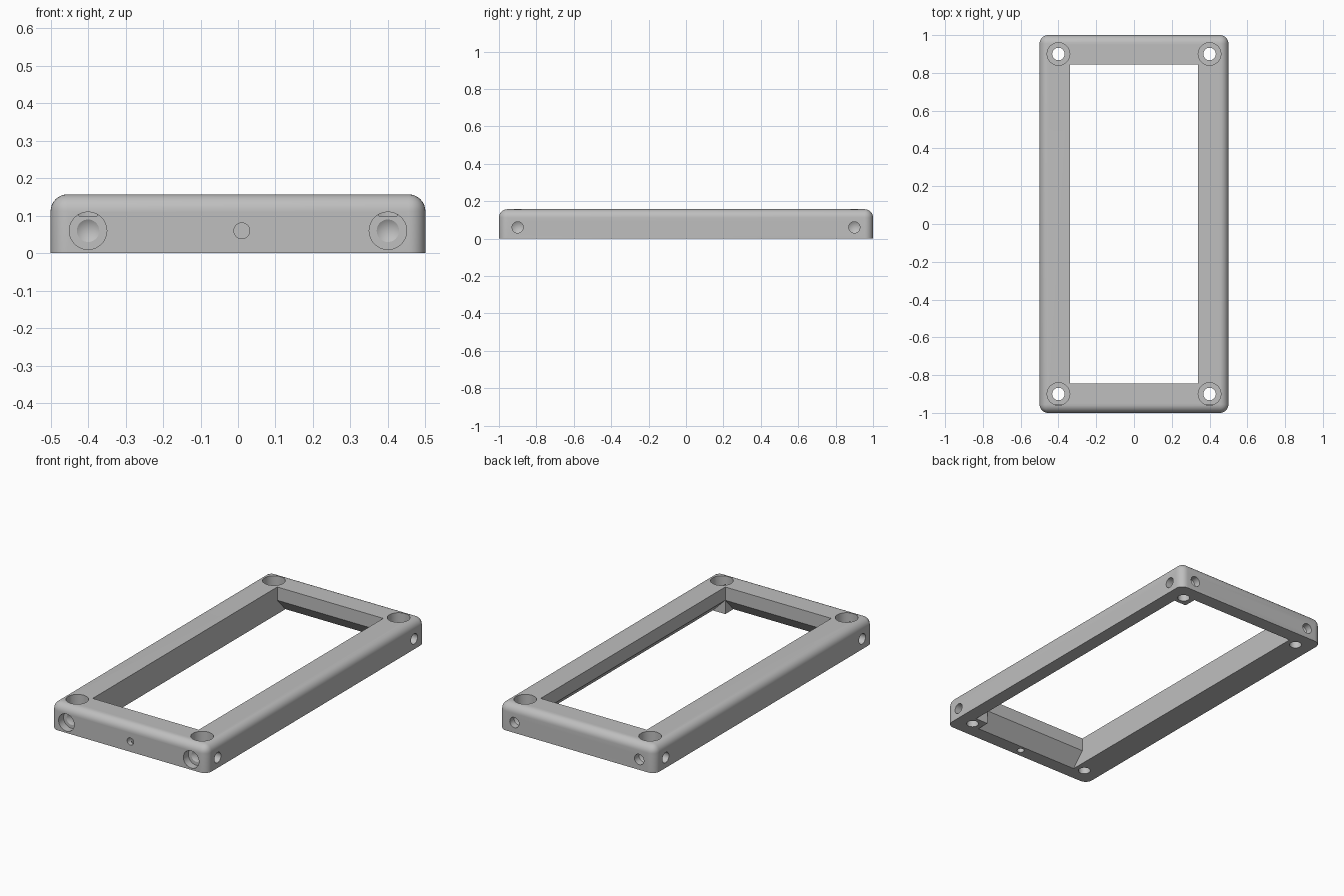
import bpy, bmesh, math
from mathutils import Matrix, Vector

if "Cube" in bpy.data.objects:
    bpy.data.objects.remove(bpy.data.objects["Cube"])

HX, HY, H = 0.5, 1.0, 0.157      # outer half sizes and height
IX, IY = 0.34, 0.845             # opening half sizes
HOLE_X, HOLE_Y, HOLE_Z = 0.4, 0.9, 0.06
RIM, LIP_Z = 0.08, 0.08          # bottom rim width, lower edge of the lip

grey = bpy.data.materials.new("Grey")
grey.use_nodes = True
grey.diffuse_color = (0.52, 0.52, 0.52, 1)
grey.node_tree.nodes["Principled BSDF"].inputs["Base Color"].default_value = grey.diffuse_color


def make_object(name, bm):
    bmesh.ops.recalc_face_normals(bm, faces=bm.faces)
    mesh = bpy.data.meshes.new(name)
    bm.to_mesh(mesh)
    bm.free()
    mesh.materials.append(grey)
    obj = bpy.data.objects.new(name, mesh)
    bpy.context.collection.objects.link(obj)
    return obj


def box(name, sx, sy, z0, z1):
    bm = bmesh.new()
    bmesh.ops.create_cube(bm, size=1)
    for v in bm.verts:
        v.co = Vector((v.co.x * 2 * sx, v.co.y * 2 * sy, z1 if v.co.z > 0 else z0))
    return bm if name is None else make_object(name, bm)


def cut(obj, cutter):
    cutter.hide_render = True
    mod = obj.modifiers.new("Cut", "BOOLEAN")
    mod.operation = "DIFFERENCE"
    mod.solver = "EXACT"
    mod.object = cutter
    bpy.context.view_layer.objects.active = obj
    bpy.ops.object.modifier_apply(modifier=mod.name)
    bpy.data.objects.remove(cutter)


def drill(obj, start, direction, steps):
    """Cut a turned profile; steps are (depth, radius) pairs along the hole."""
    bm = bmesh.new()
    count = 32
    rings = []
    for depth, radius in steps:
        if radius == 0:
            rings.append([bm.verts.new((0, 0, depth))])
        else:
            angles = [2 * math.pi * i / count for i in range(count)]
            rings.append([bm.verts.new((radius * math.cos(a), radius * math.sin(a), depth)) for a in angles])
    bm.faces.new(rings[0])
    for a, b in zip(rings, rings[1:]):
        for i in range(count):
            j = (i + 1) % count
            bm.faces.new([a[i], a[j], b[0]] if len(b) == 1 else [a[i], a[j], b[j], b[i]])
    if len(rings[-1]) > 1:
        bm.faces.new(rings[-1])
    turn = Vector(direction).to_track_quat("Z", "Y").to_matrix().to_4x4()
    bm.transform(Matrix.Translation(start) @ turn)
    cut(obj, make_object("hole_cutter", bm))


def slope_cutter(half_width, half_length, angle):
    """Prism under the lip of one side, stopping at the corner posts."""
    inner = half_width - (HX - IX if half_width == HX else HY - IY)
    rim = half_width - RIM
    run = (rim - inner) / LIP_Z
    profile = [(inner, LIP_Z), (rim + 0.02 * run, -0.02), (inner - 0.05, -0.02), (inner - 0.05, LIP_Z)]
    bm = bmesh.new()
    face = bm.faces.new([bm.verts.new((x, -half_length, z)) for x, z in profile])
    ext = bmesh.ops.extrude_face_region(bm, geom=[face])
    moved = [g for g in ext["geom"] if isinstance(g, bmesh.types.BMVert)]
    bmesh.ops.translate(bm, verts=moved, vec=(0, 2 * half_length, 0))
    bm.transform(Matrix.Rotation(angle, 4, "Z"))
    return make_object("slope_cutter", bm)


# Rounded outer body, sharp along the bottom
bm = box(None, HX, HY, 0, H)
round_edges = [e for e in bm.edges if max(v.co.z for v in e.verts) > 0.01]
bmesh.ops.bevel(bm, geom=round_edges, offset=0.045, segments=8, profile=0.5, affect="EDGES")
frame = make_object("frame", bm)

# Central opening and sloped underside
cut(frame, box("opening_cutter", IX, IY, -0.1, H + 0.1))
for k in range(4):
    sizes = (HX, IY) if k % 2 == 0 else (HY, IX)
    cut(frame, slope_cutter(*sizes, k * math.pi / 2))

# Corner holes: counterbored from the top, blind from the sides, back and front
blind = [(-0.02, 0.03), (0.04, 0.03), (0.058, 0)]
front_bore = [(-0.02, 0.05), (0.045, 0.05), (0.045, 0.03), (0.064, 0)]
top_bore = [(-0.02, 0.06), (0.057, 0.06), (0.057, 0.033), (H + 0.02, 0.033)]
for sx in (-1, 1):
    for sy in (-1, 1):
        drill(frame, (sx * HOLE_X, sy * HOLE_Y, H), (0, 0, -1), top_bore)
        drill(frame, (sx * HX, sy * HOLE_Y, HOLE_Z), (-sx, 0, 0), blind)
        drill(frame, (sx * HOLE_X, sy * HY, HOLE_Z), (0, -sy, 0), blind if sy > 0 else front_bore)

# Small port in the middle of the front, meeting a hole from below
drill(frame, (0.01, -HY, HOLE_Z), (0, 1, 0), [(-0.02, 0.021), (0.07, 0.021)])
drill(frame, (0.01, -HY + 0.045, 0), (0, 0, 1), [(-0.02, 0.02), (HOLE_Z, 0.02)])

# Shading
bpy.ops.object.select_all(action="DESELECT")
frame.select_set(True)
bpy.context.view_layer.objects.active = frame
bpy.ops.object.shade_smooth_by_angle(angle=math.radians(30))
